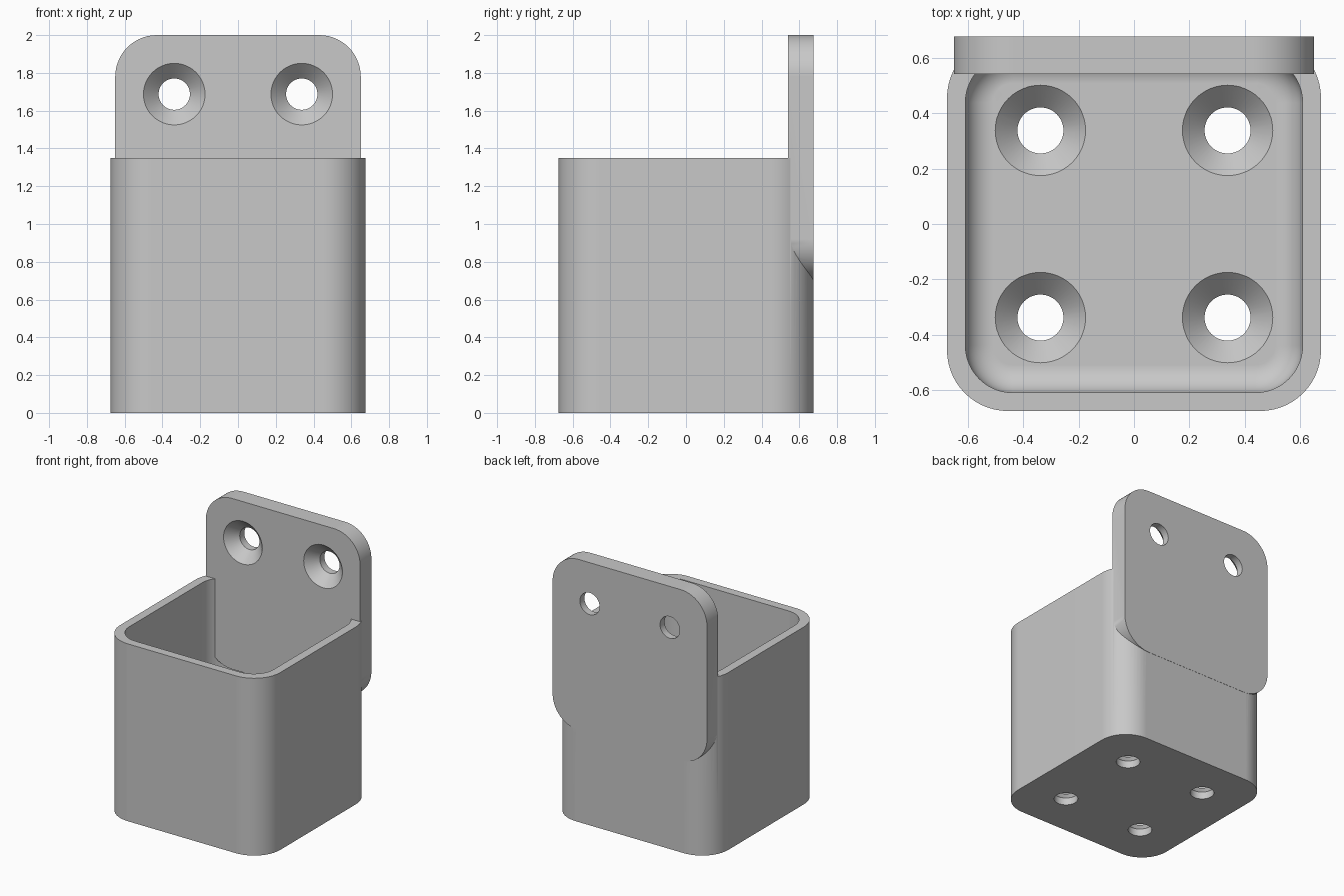
import bpy, bmesh
from math import sin, cos, pi
from mathutils import Vector

cube = bpy.data.objects.get("Cube")
if cube:
    bpy.data.objects.remove(cube, do_unlink=True)

grey = bpy.data.materials.new("plain grey")
grey.use_nodes = True
grey.diffuse_color = (0.58, 0.58, 0.58, 1)
grey.node_tree.nodes["Principled BSDF"].inputs["Base Color"].default_value = (0.58, 0.58, 0.58, 1)

BOX = 0.6745      # half width of the cup
BACK = 0.676      # back face of the plate
THICK = 0.135     # floor and plate thickness
SPACING = 0.3375  # screw hole offset from the centre


def rounded_square(half, radius, steps=14):
    """Outline of a square with round corners, as (u, v) pairs."""
    points = []
    for quarter, (sx, sy) in enumerate([(1, 1), (-1, 1), (-1, -1), (1, -1)]):
        for i in range(steps + 1):
            a = (quarter + i / steps) * pi / 2
            points.append((sx * (half - radius) + radius * cos(a),
                           sy * (half - radius) + radius * sin(a)))
    return points


def circle(radius, steps=48):
    return [(radius * cos(2 * pi * i / steps), radius * sin(2 * pi * i / steps))
            for i in range(steps)]


def loft(name, sections, centre=(0, 0, 0), facing_front=False):
    """Closed solid through (outline, height) sections, along z or towards -y."""
    bm = bmesh.new()
    rings = []
    for outline, h in sections:
        ring = []
        for u, v in outline:
            p = Vector((u, -h, v)) if facing_front else Vector((u, v, h))
            ring.append(bm.verts.new(p + Vector(centre)))
        rings.append(ring)
    n = len(rings[0])
    for low, high in zip(rings, rings[1:]):
        for i in range(n):
            j = (i + 1) % n
            bm.faces.new((low[i], low[j], high[j], high[i]))
    bm.faces.new(rings[0][::-1])
    bm.faces.new(rings[-1])
    bmesh.ops.recalc_face_normals(bm, faces=bm.faces)
    mesh = bpy.data.meshes.new(name)
    bm.to_mesh(mesh)
    bm.free()
    mesh.materials.append(grey)
    obj = bpy.data.objects.new(name, mesh)
    bpy.context.collection.objects.link(obj)
    return obj


def combine(target, other, operation):
    """Apply a boolean and remove the second solid."""
    mod = target.modifiers.new(operation, 'BOOLEAN')
    mod.operation = operation
    mod.solver = 'EXACT'
    mod.object = other
    bpy.context.view_layer.objects.active = target
    bpy.ops.object.modifier_apply(modifier=mod.name)
    bpy.data.objects.remove(other, do_unlink=True)


# Square cup with rounded upright corners
outer = rounded_square(BOX, 0.22)
cup = loft("wall_mounted_cup", [(outer, 0), (outer, 1.35)])

# Cavity with a rounded edge around the floor
fillet = 0.1
sections = []
for i in range(9):
    a = i / 8 * pi / 2
    inset = fillet * (1 - sin(a))
    sections.append((rounded_square(0.608 - inset, 0.17 - inset),
                     THICK + fillet * (1 - cos(a))))
sections.append((rounded_square(0.608, 0.17), 1.6))
combine(cup, loft("cavity_cutter", sections), 'DIFFERENCE')

# Mounting plate across the back
outline = rounded_square(0.65, 0.22)
plate = loft("mounting_plate", [(outline, 0), (outline, THICK)],
             (0, BACK, 1.35), True)
combine(cup, plate, 'UNION')

# Countersunk screw holes: four in the floor, two in the plate
screw = [(circle(0.083), -0.05), (circle(0.083), 0.055),
         (circle(0.163), THICK), (circle(0.163), 0.2)]
for x in (-SPACING, SPACING):
    for y in (-SPACING, SPACING):
        combine(cup, loft("floor_hole_cutter", screw, (x, y, 0)), 'DIFFERENCE')
    combine(cup, loft("plate_hole_cutter", screw, (x, BACK, 1.6875), True), 'DIFFERENCE')

# Smooth curves, crisp rims
bpy.ops.object.select_all(action='DESELECT')
cup.select_set(True)
bpy.context.view_layer.objects.active = cup
bpy.ops.object.shade_smooth_by_angle(angle=pi / 6)
weighted = cup.modifiers.new("even_shading", 'WEIGHTED_NORMAL')
weighted.keep_sharp = True
